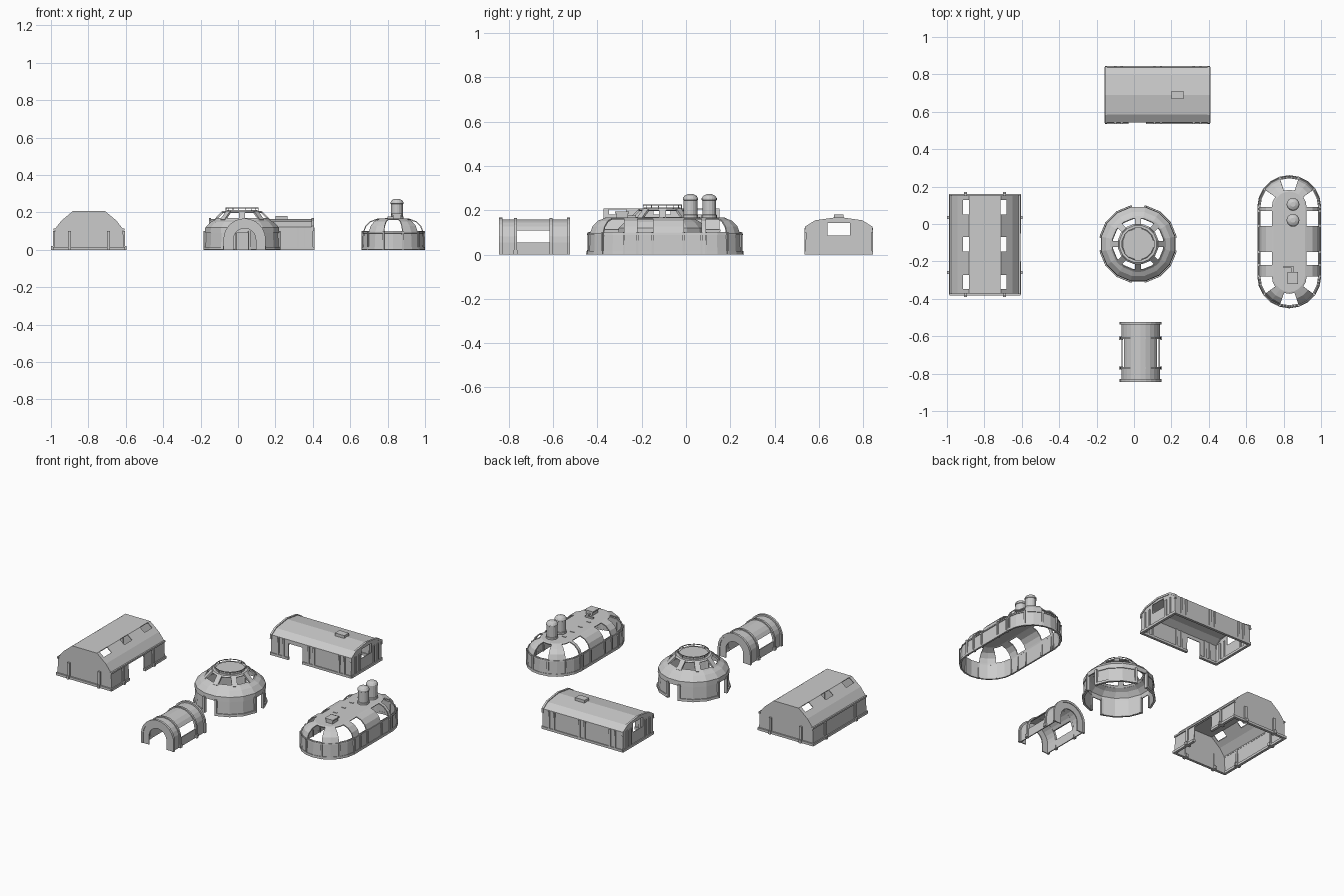
import bpy, bmesh
from math import sin, cos, pi, radians, atan2, hypot

if "Cube" in bpy.data.objects:
    bpy.data.objects.remove(bpy.data.objects["Cube"])


def mesh(name, verts, faces, thick=0.0):
    bm = bmesh.new()
    vs = [bm.verts.new(v) for v in verts]
    for f in faces:
        bm.faces.new([vs[i] for i in f])
    bmesh.ops.recalc_face_normals(bm, faces=bm.faces)
    me = bpy.data.meshes.new(name)
    bm.to_mesh(me)
    bm.free()
    ob = bpy.data.objects.new(name, me)
    bpy.context.collection.objects.link(ob)
    if thick:
        m = ob.modifiers.new("thickness", 'SOLIDIFY')
        m.thickness, m.offset = thick, 0
        apply(ob, m)
    return ob


def apply(ob, m):
    bpy.context.view_layer.objects.active = ob
    bpy.ops.object.modifier_apply(modifier=m.name)


def box(name, x0, x1, y0, y1, z0, z1):
    v = [(x, y, z) for z in (z0, z1) for x, y in ((x0, y0), (x1, y0), (x1, y1), (x0, y1))]
    return mesh(name, v, [(3, 2, 1, 0), (4, 5, 6, 7), (0, 1, 5, 4), (1, 2, 6, 5), (2, 3, 7, 6), (3, 0, 4, 7)])


def post(name, x, y, ang, w, d, z0, z1):
    ob = box(name, -d / 2, d / 2, -w / 2, w / 2, z0, z1)
    ob.location, ob.rotation_euler.z = (x, y, 0), ang
    return ob


def cut(ob, *dims):
    c = box("cutter", *dims)
    m = ob.modifiers.new("opening", 'BOOLEAN')
    m.operation, m.object, m.solver = 'DIFFERENCE', c, 'EXACT'
    apply(ob, m)
    bpy.data.objects.remove(c)


def extrude(name, prof, a, b, axis, ends=True, thick=0.006):
    """Open-bottomed shell: profile (across, z) swept along the x or y axis."""
    n = len(prof)
    v = [((t, p, z) if axis == 'x' else (p, t, z)) for t in (a, b) for p, z in prof]
    f = [(i, i + 1, n + i + 1, n + i) for i in range(n - 1)]
    if ends:
        f += [tuple(range(n)), tuple(range(n, 2 * n))]
    return mesh(name, v, f, thick)


def loft(name, rings, skip=lambda band, seg: False, closed=True, cap=False, thick=0.006):
    n = len(rings[0])
    f = [(b * n + s, b * n + (s + 1) % n, (b + 1) * n + (s + 1) % n, (b + 1) * n + s)
         for b in range(len(rings) - 1) for s in range(n if closed else n - 1) if not skip(b, s)]
    if cap:
        f.append(tuple(range((len(rings) - 1) * n, len(rings) * n)))
    return mesh(name, [p for r in rings for p in r], f, thick)


def symmetric(c, half):
    return [(c - w, z) for w, z in half] + [(c + w, z) for w, z in reversed(half) if w > 0]


# ---- gabled hall on the left
cx = -0.797
hall = extrude("hall_shell", symmetric(cx, [(.185, 0), (.18, .11), (.145, .155), (.085, .205)]), -.37, .15, 'y')
for y in (-.31, -.108, .09):
    for s in (-1, 1):
        cut(hall, cx + s * .1 - .016, cx + s * .1 + .016, y - .038, y + .038, .13, .25)
cut(hall, cx + .15, cx + .25, -.2, -.05, -.02, .098)
for s in (-1, 1):
    x = cx + s * .183
    if s < 0:
        box("hall_plinth", x - .01, x + .006, -.38, .16, 0, .015)
    else:
        box("hall_plinth", x - .006, x + .01, -.38, -.2, 0, .015)
        box("hall_plinth", x - .006, x + .01, -.05, .16, 0, .015)
    box("hall_eave", x - .006, x + .006, -.375, .155, .103, .113)
    yend = -.11 + s * .263
    box("hall_plinth", cx - .19, cx + .19, yend - .008, yend + .008, 0, .015)
    for y in (.035, -.26):
        box("hall_post", x - .009, x + .009, y - .008, y + .008, 0, .1)
        box("hall_foot", x - .019, x + .019, y - .008, y + .008, 0, .02)
    for px in (cx - .105, cx + .105):
        box("hall_post", px - .008, px + .008, yend - .009, yend + .009, 0, .1)
        box("hall_foot", px - .008, px + .008, yend - .017, yend + .017, 0, .02)

# ---- arched tunnel at the front
tx = .035


def arch(r, leg=.055, n=12):
    return [(tx - r, 0)] + [(tx - r * cos(pi * i / n), leg + r * sin(pi * i / n)) for i in range(n + 1)] + [(tx + r, 0)]


tunnel = extrude("tunnel_shell", arch(.1), -.83, -.53, 'y', ends=False)
cut(tunnel, tx - .2, tx + .2, -.765, -.615, .055, .108)
for y in (-.61, -.77):
    extrude("tunnel_rib", arch(.103), y - .006, y + .006, 'y', ends=False, thick=.014)
    for s in (-1, 1):
        box("tunnel_foot", tx + s * .105 - .01, tx + s * .105 + .01, y - .009, y + .009, 0, .02)
for y in (-.53, -.837):
    extrude("tunnel_end_rim", arch(.106), y - .007, y + .007, 'y', ends=False, thick=.014)
    loft("tunnel_end_wall", [[(x, y, z) for x, z in arch(r)] for r in (.104, .06)], closed=False)

# ---- round dome in the middle
dx, dy, N = .022, -.107, 16


def circle(r, z):
    return [(dx + r * cos(2 * pi * (i + .5) / N), dy + r * sin(2 * pi * (i + .5) / N), z) for i in range(N)]


door = lambda b, s: s % 4 == 3
loft("dome_wall", [circle(.2, 0), circle(.195, .095)], door)
loft("dome_plinth", [circle(.204, 0), circle(.203, .015)], door, thick=.012)
loft("dome_band", [circle(.2, .09), circle(.198, .118), circle(.172, .145), circle(.147, .158)])
loft("dome_window_ring", [circle(.147, .158), circle(.138, .167), circle(.108, .198), circle(.1, .205)],
     lambda b, s: b == 1, cap=True)
# sloping ribs between the eight windows
for k in range(8):
    a = k * pi / 4
    pts = [[(dx + r * cos(a) - t * sin(a), dy + r * sin(a) + t * cos(a), z) for t in (-.016, .016)]
           for r, z in ((.146, .159), (.102, .204))]
    loft("dome_rib", pts, closed=False, thick=.01)
for i, p in enumerate(circle(.2, 0)):
    a = 2 * pi * (i + .5) / N
    if i % 4 in (0, 3):
        post("dome_post", p[0], p[1], a, .014, .018, 0, .1)
for i, p in enumerate(circle(.088, 0)):
    if i % 2:
        post("dome_rail_post", p[0], p[1], 0, .003, .003, .2, .225)
loft("dome_rail", [circle(.088, .222), circle(.088, .226)], thick=.003)
loft("dome_cap", [circle(.085, .205), circle(.083, .211)], cap=True, thick=.002)

# ---- long hut at the back
hy = .69
hut = extrude("hut_shell", symmetric(hy, [(.148, 0), (.146, .122), (.105, .148), (0, .163)]), -.15, .4, 'x')
cut(hut, -.03, .065, hy - .2, hy - .1, -.02, .1)
cut(hut, -.3, .6, hy - .05, hy + .05, .085, .142)
for s in (-1, 1):
    y = hy + s * .147
    for a, b in (((-.155, -.03), (.065, .405)) if s < 0 else ((-.155, .405),)):
        box("hut_plinth", a, b, y - .008, y + .008, 0, .015)
    for x in (-.1, -.065, .11, .145, .32, .355):
        box("hut_post", x - .006, x + .006, y - .008, y + .008, 0, .12)
    xe = .125 + s * .275
    box("hut_plinth", xe - .008, xe + .008, hy - .15, hy + .15, 0, .015)
    for yo in (-.11, -.072, .072, .11):
        box("hut_post", xe - .008, xe + .008, hy + yo - .006, hy + yo + .006, 0, .12)
    extrude("hut_roof_trim", symmetric(hy, [(.149, .1), (.147, .123), (.105, .149), (0, .164)]),
            xe - .006, xe + .006, 'x', ends=False, thick=.012)
box("hut_vent", .2, .265, .668, .712, .155, .18)

# ---- oval greenhouse on the right
ex = .83
ys = [-.28, -.22, -.15, -.01, .07, .09]


def oval(r, z, d=(0, 0)):
    arc = lambda yc, a0: [(ex + r * cos(a0 + pi * i / 10), yc + r * sin(a0 + pi * i / 10), z) for i in range(1, 10)]
    return ([(ex + r, y, z) for y in ys] + arc(ys[-1], 0) +
            [(ex - r, y, z) for y in reversed(ys)] + arc(ys[0], pi))


def window(seg):
    s = seg % 15
    return s in (1, 3) if s < 5 else ((s - 5) // 2) % 2 == 0


loft("oval_wall", [oval(.164, 0), oval(.16, .092)])
loft("oval_plinth", [oval(.166, 0), oval(.165, .015)], thick=.01)
loft("oval_roof", [oval(.16, .09), oval(.157, .1), oval(.147, .126), oval(.123, .15), oval(.092, .161), oval(.083, .164)],
     lambda b, s: 0 < b < 4 and window(s), cap=True)
loft("oval_wall_rim", [oval(.162, .088), oval(.161, .096)], thick=.01)
for i, (x, y, z) in enumerate(oval(.163, 0)):
    if window(i) != window(i - 1):
        yc = min(max(y, ys[0]), ys[-1])
        post("oval_post", x, y, atan2(y - yc, x - ex), .01, .016, 0, .1)


# roof tanks with rounded tops
def ring(x, y, r, z, n=16):
    return [(x + r * cos(2 * pi * i / n), y + r * sin(2 * pi * i / n), z) for i in range(n)]


for y in (.105, .02):
    loft("roof_tank", [ring(.85, y, r, z) for r, z in
                       ((.034, .163), (.034, .178), (.031, .18), (.031, .245), (.034, .247),
                        (.034, .254), (.027, .265), (.013, .272))], cap=True, thick=.001)
# roof vent, pipe and hatch hinges
box("roof_vent", .828, .872, -.315, -.262, .16, .19)
box("roof_vent_lid", .822, .878, -.32, -.257, .186, .194)
box("roof_pipe", .843, .853, -.262, -.225, .163, .177)
box("roof_pipe", .8, .853, -.235, -.225, .163, .177)
for y in (.06, -.02, -.1, -.18):
    box("deck_bracket", .785, .81, y - .004, y + .004, .162, .17)
